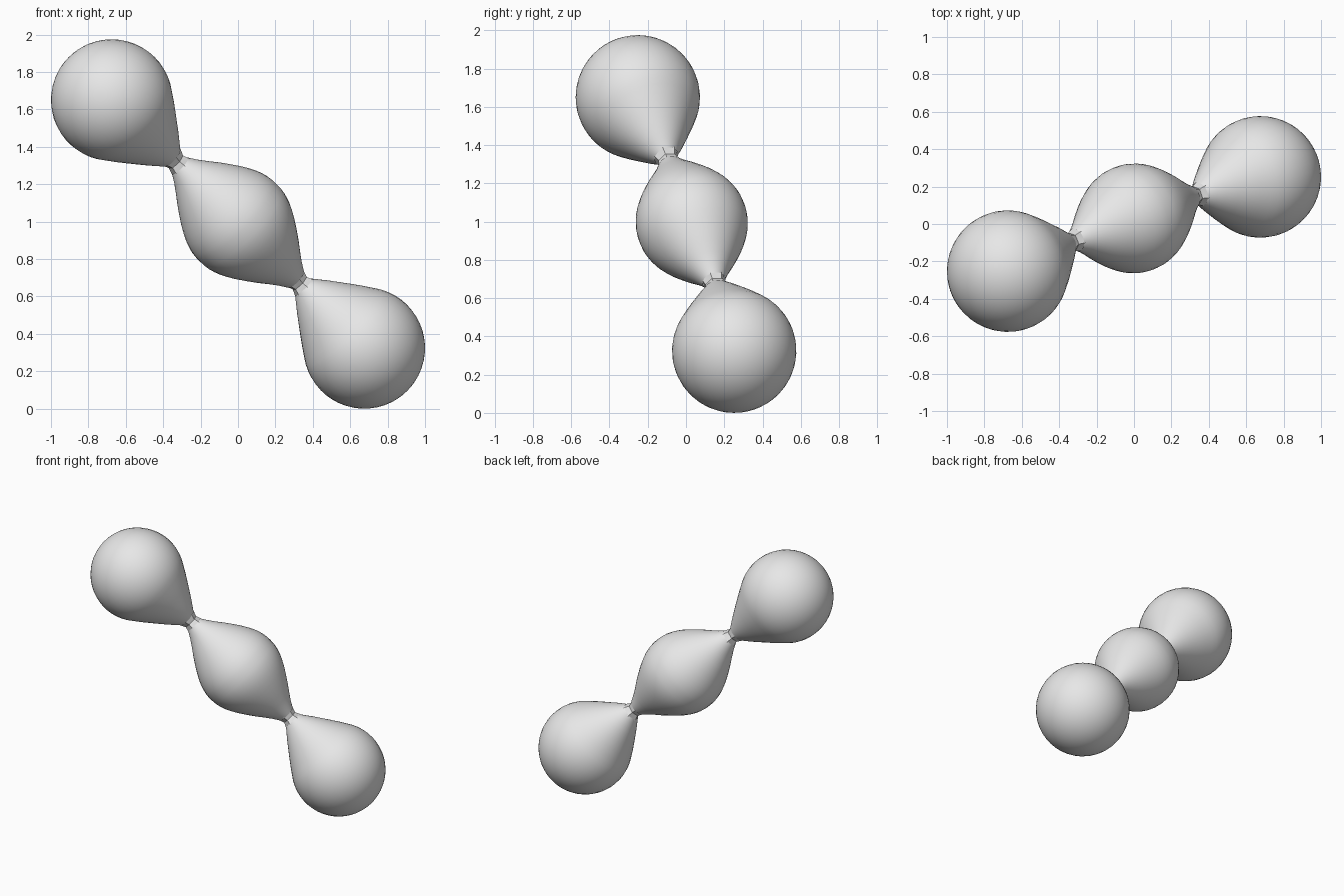
import bpy, bmesh, math
from mathutils import Vector

if "Cube" in bpy.data.objects:
    bpy.data.objects.remove(bpy.data.objects["Cube"])

grey = bpy.data.materials.new("light_grey")
grey.diffuse_color = (0.8, 0.8, 0.8, 1)
grey.use_nodes = True
grey.node_tree.nodes["Principled BSDF"].inputs["Base Color"].default_value = grey.diffuse_color


def revolve(name, origin, axis, profile, sides, smooth):
    """Revolve (distance, radius) points around an axis; radius 0 makes a pole."""
    turn = Vector(axis).to_track_quat('Z', 'Y')
    bm = bmesh.new()
    rings = []
    for t, r in profile:
        count = sides if r > 1e-5 else 1
        rings.append([bm.verts.new(origin + turn @ Vector((
            r * math.cos(math.tau * i / sides), r * math.sin(math.tau * i / sides), t)))
            for i in range(count)])
    for a, b in zip(rings, rings[1:]):
        for i in range(sides):
            j = (i + 1) % sides
            quad = [a[i % len(a)], a[j % len(a)], b[j % len(b)], b[i % len(b)]]
            bm.faces.new(list(dict.fromkeys(quad)))
    bmesh.ops.recalc_face_normals(bm, faces=bm.faces)
    for f in bm.faces:
        f.smooth = smooth
    mesh = bpy.data.meshes.new(name)
    bm.to_mesh(mesh)
    bm.free()
    mesh.materials.append(grey)
    obj = bpy.data.objects.new(name, mesh)
    bpy.context.collection.objects.link(obj)


middle = Vector((0, 0.03, 0.995))
upper = Vector((-0.675, -0.252, 1.65))
lower = Vector((0.675, 0.252, 0.325))
axis = (lower - upper).normalized()

# Middle blob: spindle tapering to both necks
half = [(0.03, 0.291), (0.06, 0.287), (0.09, 0.279), (0.12, 0.269), (0.16, 0.25),
        (0.2, 0.228), (0.25, 0.196), (0.3, 0.162), (0.35, 0.125), (0.4, 0.09), (0.45, 0.06)]
spindle = [(-t, r) for t, r in reversed(half)] + [(0, 0.292)] + half
revolve("middle_blob", middle, axis, spindle, 40, True)

# End blobs: sphere on the far side, cone toward the neck
R = 0.325
for name, centre, sign in (("upper", upper, -1), ("lower", lower, 1)):
    neck = middle + axis * 0.48 * sign
    toward = (neck - centre).normalized()
    arc = [math.radians(a) for a in range(0, 127, 7)]
    drop = [(-R * math.cos(a), R * math.sin(a)) for a in arc]
    drop += [(0.24, 0.231), (0.29, 0.196), (0.34, 0.16), (0.39, 0.124),
             (0.43, 0.093), (0.47, 0.062)]
    revolve(name + "_blob", centre, toward, drop, 40, True)

    # Faceted neck between the blobs
    start = middle + axis * 0.44 * sign
    end = centre + toward * 0.46
    length = (end - start).length
    revolve(name + "_neck", start, end - start,
            [(0, 0.066), (length * 0.5, 0.052), (length, 0.07)], 6, False)
